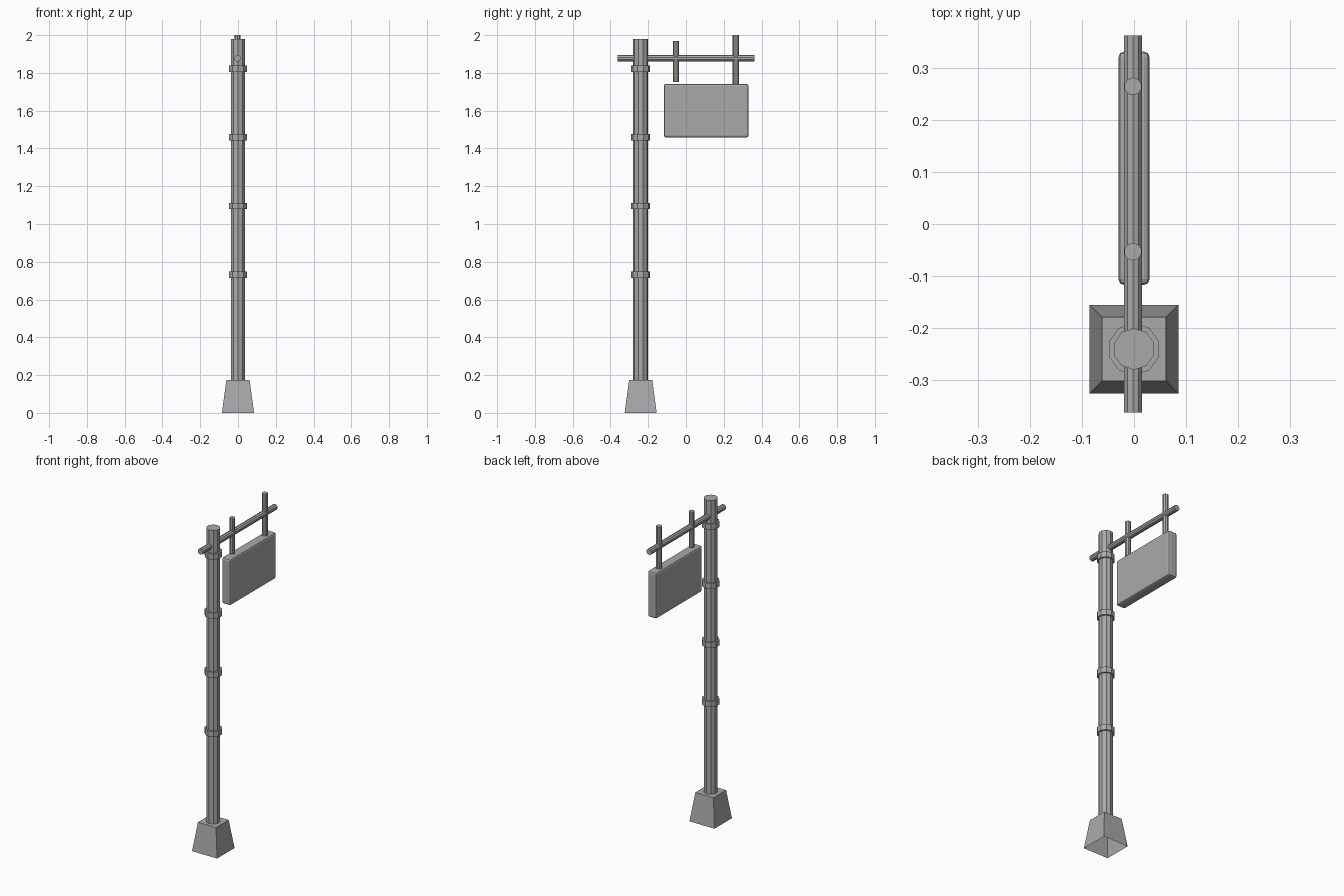
import bpy, bmesh
from math import pi
from mathutils import Matrix

cube = bpy.data.objects.get("Cube")
if cube:
    bpy.data.objects.remove(cube, do_unlink=True)

grey = bpy.data.materials.new("weathered_grey")
grey.use_nodes = True
COLOUR = (0.4, 0.4, 0.4, 1)
grey.diffuse_color = COLOUR
grey.node_tree.nodes["Principled BSDF"].inputs["Base Color"].default_value = COLOUR

POST_Y = -0.24
SIDES = 10


def finish(name, bm):
    mesh = bpy.data.meshes.new(name)
    bm.to_mesh(mesh)
    bm.free()
    mesh.materials.append(grey)
    obj = bpy.data.objects.new(name, mesh)
    bpy.context.collection.objects.link(obj)
    return obj


def rod(name, radius, start, end, along_y=False, x=0, other=0):
    """Cylinder from start to end along z (other = y) or along y (other = z)."""
    bm = bmesh.new()
    bmesh.ops.create_cone(bm, cap_ends=True, segments=SIDES, radius1=radius,
                          radius2=radius, depth=end - start)
    mid = (start + end) / 2
    if along_y:
        place = Matrix.Translation((x, mid, other)) @ Matrix.Rotation(-pi / 2, 4, 'X')
    else:
        place = Matrix.Translation((x, other, mid))
    bmesh.ops.transform(bm, matrix=place, verts=bm.verts)
    return finish(name, bm)


# Tapered square foot, hollow underneath
bm = bmesh.new()
bmesh.ops.create_cube(bm, size=1)
for v in bm.verts:
    top = v.co.z > 0
    half = 0.0615 if top else 0.085
    v.co = (v.co.x * 2 * half, v.co.y * 2 * half + POST_Y, 0.175 if top else 0)
bm.normal_update()
bottom = [f for f in bm.faces if f.normal.z < -0.9]
bmesh.ops.delete(bm, geom=bottom, context='FACES_ONLY')
finish("base", bm)

# Post with evenly spaced collars
rod("post", 0.04, 0.17, 1.98, other=POST_Y)
for i in range(4):
    z = 0.732 + i * 0.3635
    rod(f"collar_{i + 1}", 0.05, z - 0.017, z + 0.017, other=POST_Y)

# Cross arm and the two hanger rods
rod("cross_arm", 0.018, -0.362, 0.362, along_y=True, x=-0.002, other=1.877)
rod("inner_hanger", 0.017, 1.752, 1.97, x=-0.002, other=-0.053)
rod("outer_hanger", 0.017, 1.73, 2.0, x=-0.002, other=0.264)

# Hanging board with softened edges
bm = bmesh.new()
bmesh.ops.create_cube(bm, size=1)
bmesh.ops.transform(bm, verts=bm.verts, matrix=Matrix.Translation((0, 0.107, 1.6))
                    @ Matrix.Diagonal((0.06, 0.448, 0.283, 1)))
board = finish("sign_board", bm)
bevel = board.modifiers.new("soft_edges", 'BEVEL')
bevel.width = 0.011
bevel.segments = 2
